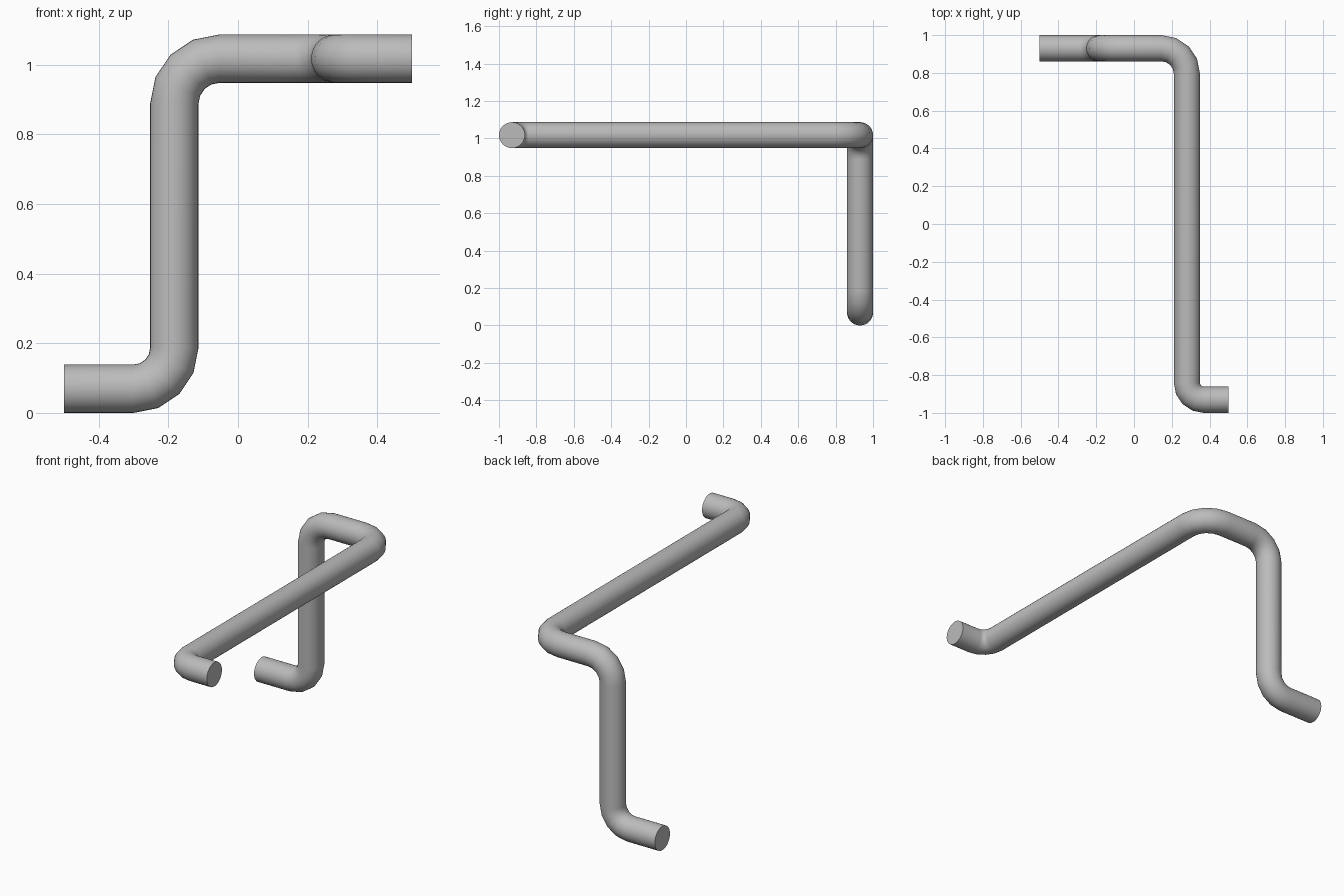
import bpy, bmesh, math
from mathutils import Vector

if "Cube" in bpy.data.objects:
    bpy.data.objects.remove(bpy.data.objects["Cube"])

RADIUS = 0.0695
SIDES = 32
STEPS = 4  # segments per bend

# Centreline corners and the bend radius at each
path = [((-0.5, 0.9305, 0.0695), 0), ((-0.183, 0.9305, 0.0695), 0.117),
        ((-0.183, 0.9305, 1.0175), 0.13), ((0.28, 0.9305, 1.0175), 0.135),
        ((0.28, -0.9305, 1.0175), 0.09), ((0.5, -0.9305, 1.0175), 0)]
pts = [Vector(p) for p, _ in path]

# Stations along the tube: position and tangent, with rounded corners
stations = [(pts[0], (pts[1] - pts[0]).normalized())]
for i in range(1, len(pts) - 1):
    d0 = (pts[i] - pts[i - 1]).normalized()
    d1 = (pts[i + 1] - pts[i]).normalized()
    r = path[i][1]
    centre = pts[i] - d0 * r + d1 * r
    for k in range(STEPS + 1):
        a = math.pi / 2 * k / STEPS
        stations.append((centre + r * (d0 * math.sin(a) - d1 * math.cos(a)),
                         d0 * math.cos(a) + d1 * math.sin(a)))
stations.append((pts[-1], (pts[-1] - pts[-2]).normalized()))

# Sweep a circle along the stations without twisting
bm = bmesh.new()
rings = []
normal, last = Vector((0, 0, 1)), stations[0][1]
for pos, tangent in stations:
    normal = last.rotation_difference(tangent) @ normal
    normal = (normal - tangent * normal.dot(tangent)).normalized()
    last = tangent
    side = tangent.cross(normal)
    rings.append([bm.verts.new(pos + RADIUS * (normal * math.cos(t) + side * math.sin(t)))
                  for t in (2 * math.pi * j / SIDES for j in range(SIDES))])
for a, b in zip(rings, rings[1:]):
    for j in range(SIDES):
        n = (j + 1) % SIDES
        bm.faces.new((a[j], a[n], b[n], b[j]))
# Flat end caps
bm.faces.new(rings[0][::-1])
bm.faces.new(rings[-1])
bmesh.ops.recalc_face_normals(bm, faces=bm.faces)

mesh = bpy.data.meshes.new("bent_pipe")
bm.to_mesh(mesh)
bm.free()
pipe = bpy.data.objects.new("bent_pipe", mesh)
bpy.context.collection.objects.link(pipe)

grey = bpy.data.materials.new("grey metal")
grey.diffuse_color = (0.5, 0.5, 0.5, 1)
grey.use_nodes = True
grey.node_tree.nodes["Principled BSDF"].inputs["Base Color"].default_value = grey.diffuse_color
mesh.materials.append(grey)

bpy.context.view_layer.objects.active = pipe
pipe.select_set(True)
bpy.ops.object.shade_smooth_by_angle(angle=math.radians(40))
